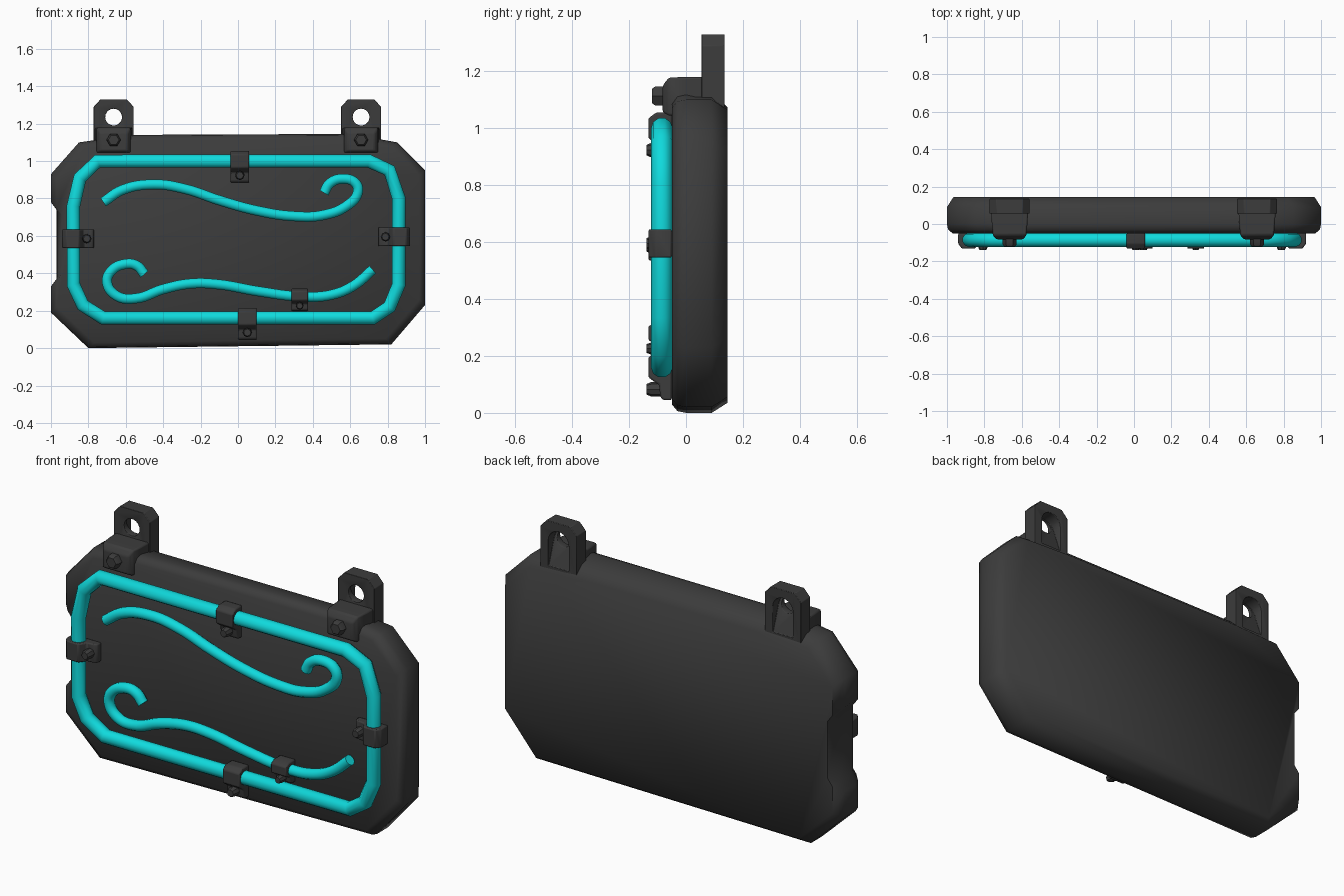
import bpy, bmesh, math
from mathutils import Vector

cube = bpy.data.objects.get("Cube")
if cube:
    bpy.data.objects.remove(cube)


def material(name, colour):
    mat = bpy.data.materials.new(name)
    mat.use_nodes = True
    mat.diffuse_color = colour
    mat.node_tree.nodes["Principled BSDF"].inputs["Base Color"].default_value = colour
    return mat


DARK = material("charcoal metal", (0.045, 0.045, 0.045, 1))
CYAN = material("cyan tube", (0.005, 0.7, 0.72, 1))


def loft(name, rings, mat=DARK, angle=40):
    """Closed solid through matching rings of points."""
    bm = bmesh.new()
    loops = [[bm.verts.new(p) for p in ring] for ring in rings]
    n = len(loops[0])
    for a, b in zip(loops, loops[1:]):
        for i in range(n):
            j = (i + 1) % n
            bm.faces.new((a[i], a[j], b[j], b[i]))
    bm.faces.new(loops[0])
    bm.faces.new(loops[-1][::-1])
    bmesh.ops.recalc_face_normals(bm, faces=bm.faces)
    mesh = bpy.data.meshes.new(name)
    bm.to_mesh(mesh)
    bm.free()
    for p in mesh.polygons:
        p.use_smooth = True
    mesh.set_sharp_from_angle(angle=math.radians(angle))
    mesh.materials.append(mat)
    ob = bpy.data.objects.new(name, mesh)
    bpy.context.collection.objects.link(ob)
    return ob


def circle(x, z, r, y, n):
    turn = math.tau / n
    return [(x + r * math.cos(i * turn), y, z + r * math.sin(i * turn)) for i in range(n)]


def bolt(name, x, z, r, back, front, sides=6):
    lip = (back - front) * 0.25
    return loft(name, [circle(x, z, r, back, sides), circle(x, z, r, front + lip, sides),
                       circle(x, z, r * 0.75, front, sides)])


def soften(ob, width):
    mod = ob.modifiers.new("soft edges", "BEVEL")
    mod.width, mod.segments, mod.limit_method = width, 2, "ANGLE"


def cut(ob, cutter):
    mod = ob.modifiers.new("cut", "BOOLEAN")
    mod.operation, mod.solver, mod.object = "DIFFERENCE", "EXACT", cutter
    bpy.context.view_layer.objects.active = ob
    bpy.ops.object.modifier_apply(modifier=mod.name)
    bpy.data.objects.remove(cutter)


def tube(name, points, radius, y, closed=False):
    curve = bpy.data.curves.new(name, "CURVE")
    curve.dimensions = "3D"
    curve.bevel_depth, curve.bevel_resolution = radius, 3
    curve.use_fill_caps = True
    curve.resolution_u = 6
    spline = curve.splines.new("POLY" if closed else "BEZIER")
    pts = spline.points if closed else spline.bezier_points
    pts.add(len(points) - 1)
    for p, (x, z) in zip(pts, points):
        if closed:
            p.co = (x, y, z, 1)
        else:
            p.co = (x, y, z)
            p.handle_left_type = p.handle_right_type = "AUTO"
    spline.use_cyclic_u = closed
    curve.materials.append(CYAN)
    ob = bpy.data.objects.new(name, curve)
    bpy.context.collection.objects.link(ob)
    return ob


# Sign board: notched octagon with chamfered rims and a lower rear top edge
OUTLINE = [(-0.8, 0), (0.82, 0.02), (1, 0.23), (1, 0.95), (0.85, 1.1), (0.6, 1.145),
           (-0.56, 1.14), (-0.85, 1.1), (-1, 0.93), (-1, 0.78), (-0.97, 0.74),
           (-0.97, 0.37), (-1, 0.33), (-1, 0.19)]


def board_ring(y, inset, top):
    ring = []
    for x, z in OUTLINE:
        x -= math.copysign(inset, x)
        z -= math.copysign(inset, z - 0.57)
        ring.append((x, y, min(z, top)))
    return ring


loft("sign_board", [board_ring(-0.05, 0.03, 2), board_ring(-0.03, 0.006, 2),
                    board_ring(0, 0, 2), board_ring(0.09, 0, 1.125),
                    board_ring(0.145, 0.035, 1.075)], angle=50)

# Tube frame
tube("tube_frame", [(-0.75, 1), (-0.845, 0.91), (-0.88, 0.76), (-0.88, 0.34),
                    (-0.83, 0.23), (-0.72, 0.16), (0.72, 0.16), (0.81, 0.22),
                    (0.86, 0.34), (0.86, 0.8), (0.81, 0.95), (0.7, 1)],
     0.038, -0.085, closed=True)

# Decorative swirls
tube("upper_swirl", [(-0.72, 0.78), (-0.62, 0.845), (-0.45, 0.875), (-0.28, 0.85),
                     (-0.1, 0.79), (0.1, 0.735), (0.3, 0.705), (0.45, 0.71), (0.58, 0.76),
                     (0.64, 0.83), (0.63, 0.88), (0.56, 0.905), (0.49, 0.88),
                     (0.46, 0.83)], 0.028, -0.085)
tube("lower_swirl", [(-0.5, 0.395), (-0.54, 0.44), (-0.6, 0.45), (-0.68, 0.41),
                     (-0.7, 0.35), (-0.65, 0.28), (-0.55, 0.265), (-0.4, 0.315),
                     (-0.25, 0.345), (-0.1, 0.34), (0.1, 0.305), (0.35, 0.275),
                     (0.5, 0.285), (0.62, 0.335), (0.72, 0.42)], 0.028, -0.085)

# Tube clamps: an arch over the tube and a bolted tab to one side
CLAMP = [(-0.055, 0), (-0.055, 0.055), (-0.035, 0.082), (0.035, 0.082), (0.055, 0.055),
         (0.06, 0.045), (0.105, 0.04), (0.115, 0.03), (0.115, 0)]


def clamp(name, x, z, tab, width, size=1):
    out = Vector((tab[0], 0, tab[1]))
    along = Vector((tab[1], 0, -tab[0]))
    base = Vector((x, -0.05, z))
    rings = [[base + out * u * size + Vector((0, -h, 0)) + along * side * width / 2
              for u, h in CLAMP] for side in (-1, 1)]
    soften(loft(name, rings), 0.006)
    spot = base + out * 0.077 * size
    bolt(name + "_bolt", spot.x, spot.z, 0.025 * size ** 0.5, -0.08, -0.138, 8)


clamp("top_clamp", 0.01, 1, (0, -1), 0.1)
clamp("bottom_clamp", 0.05, 0.16, (0, 1 - 2), 0.1)
clamp("right_clamp", -0.885, 0.585, (1, 0), 0.1)
clamp("left_clamp", 0.865, 0.595, (-1, 0), 0.1)
clamp("swirl_clamp", 0.33, 0.28, (0, -1), 0.09, 0.7)


# Hanging brackets
def hanger(name, x):
    half = [(0.107, 1.05), (0.107, 1.29), (0.07, 1.33)]
    shape = half + [(-u, z) for u, z in half[::-1]]
    plate = loft(name + "_plate", [[(x + u, y, z) for u, z in shape] for y in (0.055, 0.135)])

    # Arched hollow in the rear, shallower toward its foot
    arch = [(x + 0.06 * math.cos(math.pi * i / 10), 1.225 + 0.06 * math.sin(math.pi * i / 10))
            for i in range(11)]
    arch += [(x - 0.06, 1.09), (x + 0.06, 1.09)]
    cut(plate, loft("hollow_cutter", [[(u, 0.13 - 0.35 * (z - 1.09), z) for u, z in arch],
                                      [(u, 0.2, z) for u, z in arch]]))
    cut(plate, loft("hole_cutter", [circle(x, 1.235, 0.045, y, 20) for y in (0, 0.3)]))
    soften(plate, 0.012)

    # Front block and its hexagonal bolt
    def ring(y, w, low, high):
        return [(x - w, y, low), (x + w, y, low), (x + w, y, high), (x - w, y, high)]

    block = loft(name + "_block", [ring(0.08, 0.1, 1.05, 1.18), ring(0, 0.095, 1.045, 1.18),
                                   ring(-0.06, 0.09, 1.045, 1.178),
                                   ring(-0.082, 0.072, 1.055, 1.15)])
    soften(block, 0.008)
    bolt(name + "_bolt", x, 1.113, 0.038, -0.075, -0.12)


hanger("right_hanger", -0.665)
hanger("left_hanger", 0.658)
